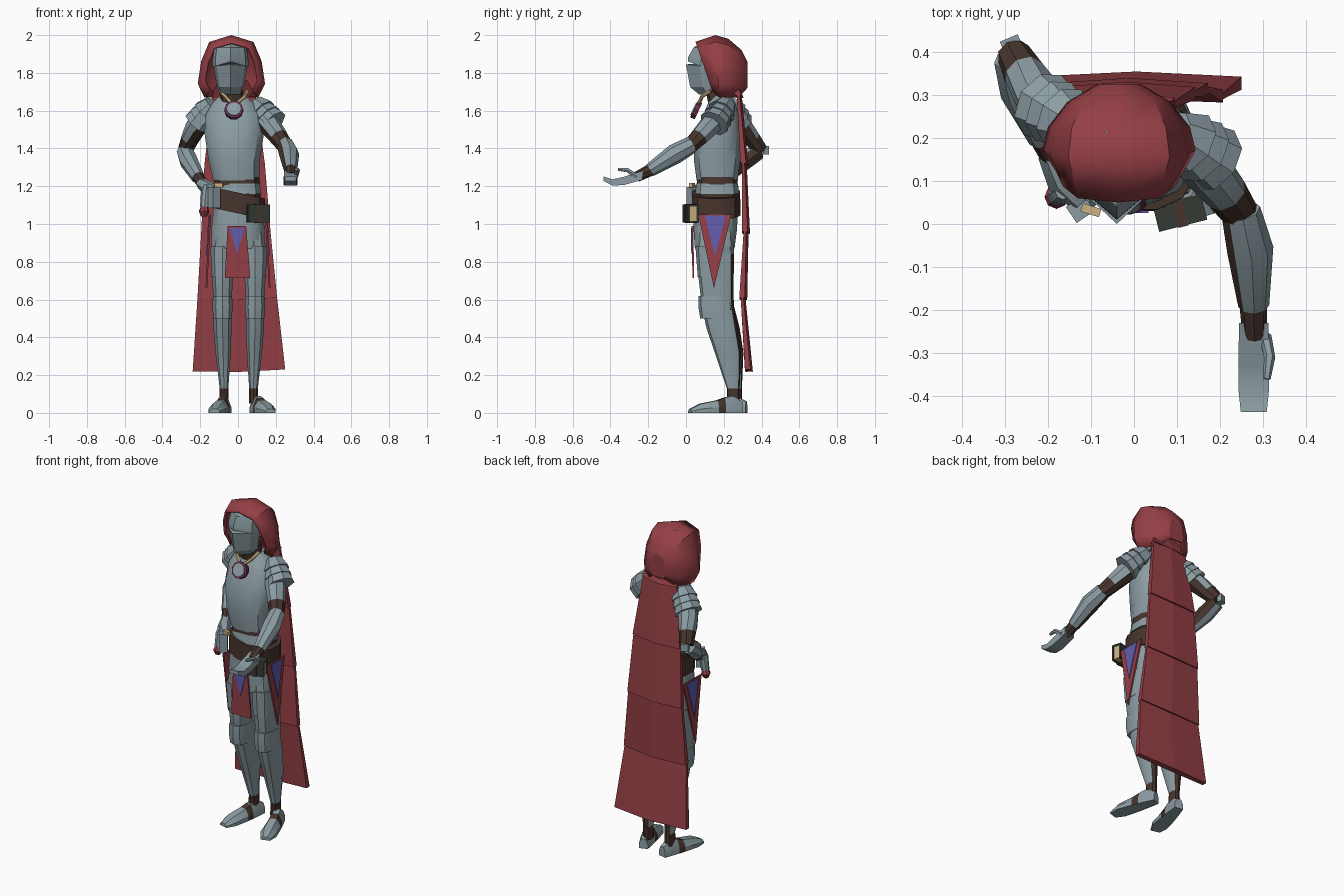
import bpy, bmesh, math
from mathutils import Vector as V

if "Cube" in bpy.data.objects:
    bpy.data.objects.remove(bpy.data.objects["Cube"])


def material(name, rgb):
    m = bpy.data.materials.new(name)
    m.diffuse_color = (*rgb, 1)
    m.use_nodes = True
    m.node_tree.nodes["Principled BSDF"].inputs["Base Color"].default_value = m.diffuse_color
    return m


STEEL = material("steel", (0.26, 0.335, 0.365))
RED = material("red cloth", (0.30, 0.05, 0.06))
BROWN = material("brown leather", (0.062, 0.034, 0.026))
BLUE = material("blue cloth", (0.12, 0.11, 0.42))
GREEN = material("dark green", (0.034, 0.042, 0.032))
CREAM = material("cream gold", (0.60, 0.44, 0.22))
WINE = material("wine enamel", (0.14, 0.03, 0.07))


def loft(name, rings, mats, rule=None, smooth=35, caps=True, closed=True):
    """Skin equal-length rings of points; rule(centre, normal) picks the material."""
    bm = bmesh.new()
    rows = [[bm.verts.new(p) for p in r] for r in rings]
    n = len(rows[0])
    for a, b in zip(rows, rows[1:]):
        for i in range(n if closed else n - 1):
            j = (i + 1) % n
            bm.faces.new((a[i], a[j], b[j], b[i]))
    if caps:
        bm.faces.new(rows[0])
        bm.faces.new(rows[-1])
    bmesh.ops.recalc_face_normals(bm, faces=bm.faces)
    if rule:
        for f in bm.faces:
            f.material_index = rule(f.calc_center_median(), f.normal)
    me = bpy.data.meshes.new(name)
    bm.to_mesh(me)
    bm.free()
    for m in mats:
        me.materials.append(m)
    ob = bpy.data.objects.new(name, me)
    bpy.context.scene.collection.objects.link(ob)
    if smooth:
        for o in bpy.context.selected_objects:
            o.select_set(False)
        ob.select_set(True)
        bpy.context.view_layer.objects.active = ob
        bpy.ops.object.shade_smooth_by_angle(angle=math.radians(smooth))
    return ob


def stack(secs, n=12, p=0.8, tilt=0):
    """Rounded-box rings from (z, cx, cy, rx, ry)."""
    out = []
    for z, cx, cy, rx, ry in secs:
        ring = []
        for i in range(n):
            a = 2 * math.pi * (i + 0.5) / n
            c, s = math.cos(a), math.sin(a)
            dx = rx * math.copysign(abs(c) ** p, c)
            ring.append((cx + dx, cy + ry * math.copysign(abs(s) ** p, s), z + tilt * dx))
        out.append(ring)
    return out


def tube(path, n=8):
    """Rings square to a path of (x, y, z, radius)."""
    pts = [V(q[:3]) for q in path]
    out = []
    for i, q in enumerate(path):
        t = (pts[min(i + 1, len(pts) - 1)] - pts[max(i - 1, 0)]).normalized()
        u = t.cross(V((0, 0, 1)) if abs(t.z) < 0.95 else V((0, 1, 0))).normalized()
        w = t.cross(u)
        out.append([pts[i] + q[3] * (u * math.cos(2 * math.pi * k / n) + w * math.sin(2 * math.pi * k / n))
                    for k in range(n)])
    return out


def plate(name, pts, off, mat):
    """Flat polygon with a thickness vector."""
    return loft(name, [[V(p) for p in pts], [V(p) + V(off) for p in pts]], [mat], smooth=0)


def box(name, c, size, mat, yaw=0.0, pitch=0.0):
    x, y, z = (s / 2 for s in size)
    ob = plate(name, [(-x, -y, -z), (x, -y, -z), (x, y, -z), (-x, y, -z)], (0, 0, 2 * z), mat)
    ob.location = c
    ob.rotation_euler = (pitch, 0, yaw)
    return ob


# Hood: arches from the face opening to the back of the head
arch = [(-.8, 0), (-1, .22), (-.9, .58), (-.66, .89), (0, 1), (.66, .89), (.9, .58), (1, .22), (.8, 0)]
hood_rows = [(.05, .145, 1.70, 1.965, .09), (.155, .178, 1.67, 2.0, .02), (.225, .165, 1.67, 1.98, 0),
             (.295, .12, 1.67, 1.92, -.015), (.325, .05, 1.72, 1.86, 0)]
hood = loft("hood", [[(-.035 + u * hw, y + lean * (1 - t), z0 + t * (z1 - z0)) for u, t in arch]
                     for y, hw, z0, z1, lean in hood_rows], [RED], caps=False, closed=False)
bm = bmesh.new()
bm.from_mesh(hood.data)
bm.verts.ensure_lookup_table()
bm.faces.new(list(bm.verts)[-9:])
bmesh.ops.recalc_face_normals(bm, faces=bm.faces)
if sum(f.normal.dot(f.calc_center_median() - V((-.035, .18, 1.82))) for f in bm.faces) < 0:
    bmesh.ops.reverse_faces(bm, faces=bm.faces)
bm.to_mesh(hood.data)
bm.free()
shell = hood.modifiers.new("thickness", 'SOLIDIFY')
shell.thickness = 0.012

# Helmet: ridged dome and lower face guard
ridge = [(0, -1), (.8, -.35), (.95, .3), (.5, .9), (-.5, .9), (-.95, .3), (-.8, -.35)]


def helm(name, secs):
    loft(name, [[(-.04 + x * rx, (yf + .22) / 2 + y * (.22 - yf) / 2, z + slope * abs(x))
                 for x, y in ridge] for z, yf, rx, slope in secs], [STEEL], smooth=20)


helm("helmet_dome", [(1.86, .01, .1, -.03), (1.885, .012, .1, -.02), (1.935, .04, .09, 0), (1.975, .11, .05, 0)])
helm("face_guard", [(1.685, .07, .06, 0), (1.725, .022, .075, 0), (1.845, .0, .095, -.01), (1.85, .07, .09, 0)])
loft("neck", stack([(1.62, -.03, .18, .07, .06), (1.72, -.035, .16, .06, .06)]), [BROWN])

# Torso, waist, belt and hips
loft("breastplate", stack([(1.23, -.01, .165, .125, .112), (1.34, -.02, .165, .14, .127),
                           (1.48, -.02, .172, .162, .125), (1.58, -.02, .185, .155, .095),
                           (1.64, -.025, .19, .115, .075), (1.68, -.03, .19, .07, .05)]), [STEEL])
loft("waist", stack([(1.1, .0, .165, .125, .115), (1.25, -.005, .165, .122, .11)]), [BROWN])
loft("waist_plate", stack([(1.16, .0, .165, .128, .12), (1.215, 0, .165, .118, .113)]), [STEEL],
     lambda c, n: 0)
loft("belt", stack([(1.055, .005, .16, .143, .132), (1.165, .005, .16, .143, .13)], tilt=-.22), [BROWN])
loft("hip_skirt", stack([(.87, .0, .152, .145, .108), (.97, .0, .155, .145, .118),
                         (1.1, .0, .16, .132, .12)]), [STEEL])

# Legs: steel in front, leather behind, with knee guards and strapped boots
for side, dx, dy, heel, toe in (("left", .09, 0, (.085, .295), (.172, .02)),
                                ("right", -.082, .012, (-.06, .32), (-.125, .035))):
    def back(c, n):
        return 1 if (n.y > .45 and c.z < .8) or c.z < .12 else 0
    k = 1 if dx > 0 else -1
    loft(side + "_leg", stack([(.96, dx - .01 * k, .155, .06, .095), (.84, dx, .155, .062, .1),
                               (.7, dx, .16, .057, .092), (.57, dx, .168, .048, .085),
                               (.45, dx, .19 + dy, .05, .082), (.32, dx - .003 * k, .222 + dy, .042, .07),
                               (.13, dx - .008 * k, .25 + dy, .024, .034),
                               (.05, dx - .008 * k, .25 + dy, .026, .034)], n=10), [STEEL, BROWN], back)
    loft(side + "_knee_guard", stack([(.50, dx, .165, .052, .09), (.56, dx, .158, .055, .092),
                                      (.62, dx, .152, .053, .085)], n=10), [STEEL, BROWN], back)
    loft(side + "_thigh_plate", stack([(.72, dx, .15, .06, .088), (.88, dx, .15, .067, .1)], n=10),
         [STEEL, BROWN], back)
    h, d = V((*heel, 0)), V((toe[0] - heel[0], toe[1] - heel[1], 0))
    w = V((-d.y, d.x, 0)).normalized()
    rings = [[h + d * s + w * (hw * a) + V((0, 0, ht * b)) for a, b in
              ((-1, 0), (1, 0), (1, .45), (.5, 1), (-.5, 1), (-1, .45))]
             for s, hw, ht in ((0, .026, .06), (.2, .034, .09), (.34, .038, .08), (.48, .042, .066),
                               (.8, .046, .048), (1, .028, .02))]
    loft(side + "_boot", rings, [STEEL, BROWN],
         lambda c, n: int(n.z > -.5 and .34 < (c - h).dot(d) / d.length_squared < .48), smooth=25)

# Arms: armour outside, leather underneath
arms = {"left": ([(.10, .21, 1.60, .058), (.17, .125, 1.52, .058), (.215, .07, 1.46, .05), (.25, .02, 1.41, .042)],
                 [(.248, .03, 1.42, .046), (.27, -.06, 1.37, .054), (.278, -.19, 1.285, .036)],
                 [(.276, -.16, 1.30, .034), (.28, -.26, 1.25, .028)],
                 [(.09, .215, 1.635), (.185, .15, 1.535)]),
        "right": ([(-.15, .23, 1.60, .058), (-.225, .30, 1.51, .056), (-.255, .35, 1.45, .048), (-.28, .395, 1.39, .04)],
                  [(-.282, .385, 1.385, .044), (-.262, .31, 1.335, .05), (-.21, .2, 1.245, .036)],
                  [(-.225, .23, 1.27, .034), (-.18, .14, 1.2, .028)],
                  [(-.13, .225, 1.635), (-.21, .275, 1.535)])}
for side, (upper, fore, wrist, pad) in arms.items():
    k = 1 if side == "left" else -1
    e = V(upper[-1][:3])
    loft(side + "_upper_arm", tube(upper), [STEEL, BROWN],
         lambda c, n: int(n.z + .5 * k * n.x < -.1 or (c - e).length < .07))
    loft(side + "_forearm", tube(fore), [STEEL, BROWN], lambda c, n: int(n.x * k + n.z * .5 < -.65))
    loft(side + "_wrist", tube(wrist), [BROWN])
    # Three overlapping shoulder plates
    a, b = V(pad[0]), V(pad[1])
    for i in range(3):
        p, q = a.lerp(b, i * .3), a.lerp(b, i * .3 + .42)
        loft(f"{side}_shoulder_plate_{i + 1}", tube([(*p, .052 + .008 * i), (*q, .078 + .002 * i)]), [STEEL])
box("right_elbow_cap", (-.285, .418, 1.39), (.045, .03, .045), STEEL, .4)

# Open palm reaching forward
loft("left_hand", [[(.278 + s * w, y, z + t * h) for s, t in ((-1, -1), (1, -1), (1, 1), (-1, 1))]
                   for y, z, w, h in ((-.23, 1.258, .034, .024), (-.33, 1.228, .036, .022),
                                      (-.39, 1.22, .035, .016), (-.437, 1.24, .03, .012))], [STEEL])
loft("left_thumb", tube([(.305, -.26, 1.25, .014), (.315, -.31, 1.285, .013), (.308, -.36, 1.29, .009)], 6), [STEEL])
# Hand resting on the hip
loft("right_hand", tube([(-.195, .165, 1.215, .03), (-.165, .1, 1.195, .038), (-.125, .05, 1.18, .024)], 6), [STEEL])

# Cape: overlapping panels with a soft centre fold
cape = [(1.70, -.135, .09, .275), (1.31, -.178, .142, .303), (.95, -.195, .172, .312),
        (.60, -.215, .207, .297), (.22, -.24, .25, .327)]


def cape_ring(z, l, r, y, th):
    m = (l + r) / 2
    return [(l, y - th / 2, z), (m, y - th / 2 + .008, z - .003), (r, y - th / 2, z + .01),
            (r, y + th / 2, z + .01), (m, y + th / 2 + .012, z - .003), (l, y + th / 2, z)]


for i, (t, b) in enumerate(zip(cape, cape[1:])):
    loft(f"cape_panel_{i + 1}", [cape_ring(*t, .014), cape_ring(*b, .03)], [RED], smooth=0)
loft("cape_collar", [cape_ring(1.75, -.11, .05, .24, .04), cape_ring(1.67, -.14, .095, .278, .03)], [RED], smooth=0)

# Hanging tabards with blue wedges
plate("front_tabard", [(-.055, .03, .99), (.043, .03, .99), (.065, .034, .715), (-.07, .034, .715)], (0, .009, 0), RED)
plate("front_wedge", [(-.045, .026, .98), (.034, .026, .98), (-.005, .028, .84)], (0, .007, 0), BLUE)
for side, k in (("left", 1), ("right", -1)):
    plate(side + "_tabard", [(k * .143, .065, 1.05), (k * .143, .24, 1.05), (k * .163, .148, .66)], (k * .009, 0, 0), RED)
    plate(side + "_wedge", [(k * .15, .1, 1.045), (k * .15, .212, 1.045), (k * .161, .154, .83)], (k * .007, 0, 0), BLUE)

# Medallion on a neck cord
for x in (-.095, .05):
    loft("neck_cord", tube([(x, .13, 1.705, .01), (x * .7, .085, 1.675, .01), (-.022, .062, 1.625, .01)], 6), [CREAM])
c, d = V((-.022, .066, 1.597)), V((0, -.9, .42))
for name, r, s, e, m in (("medallion_rim", .05, 0, .026, WINE), ("medallion_face", .038, .02, .031, STEEL)):
    loft(name, tube([(*(c + d * s), r), (*(c + d * e), r)], 10), [m])

# Book on the belt: covers, pages and strap
yaw = .25
along = V((-math.sin(yaw), math.cos(yaw), 0))
bc = V((.107, .025, 1.055))
for name, off, size, m in (("book_front_cover", -.024, (.115, .012, .095), GREEN), ("book_pages", 0, (.105, .04, .085), CREAM),
                           ("book_back_cover", .024, (.115, .012, .095), GREEN), ("book_strap", 0, (.024, .064, .1), BROWN)):
    box(name, bc + along * off, size, m, yaw)
box("book_spine", bc + V((0, 0, .043)), (.115, .05, .01), GREEN, yaw)

# Flasks and buckle on the other hip
loft("hip_flask", tube([(-.165, .075, 1.21, .018), (-.17, .07, 1.17, .026), (-.177, .065, 1.09, .024)]), [STEEL])
loft("flask_tip", tube([(-.177, .065, 1.095, .018), (-.18, .063, 1.065, .028), (-.181, .062, 1.04, .015)]), [RED])
box("small_flask", (-.125, .035, 1.14), (.05, .045, .11), STEEL, .6)
box("belt_buckle", (-.1, .032, 1.205), (.045, .02, .022), CREAM, -.3)
